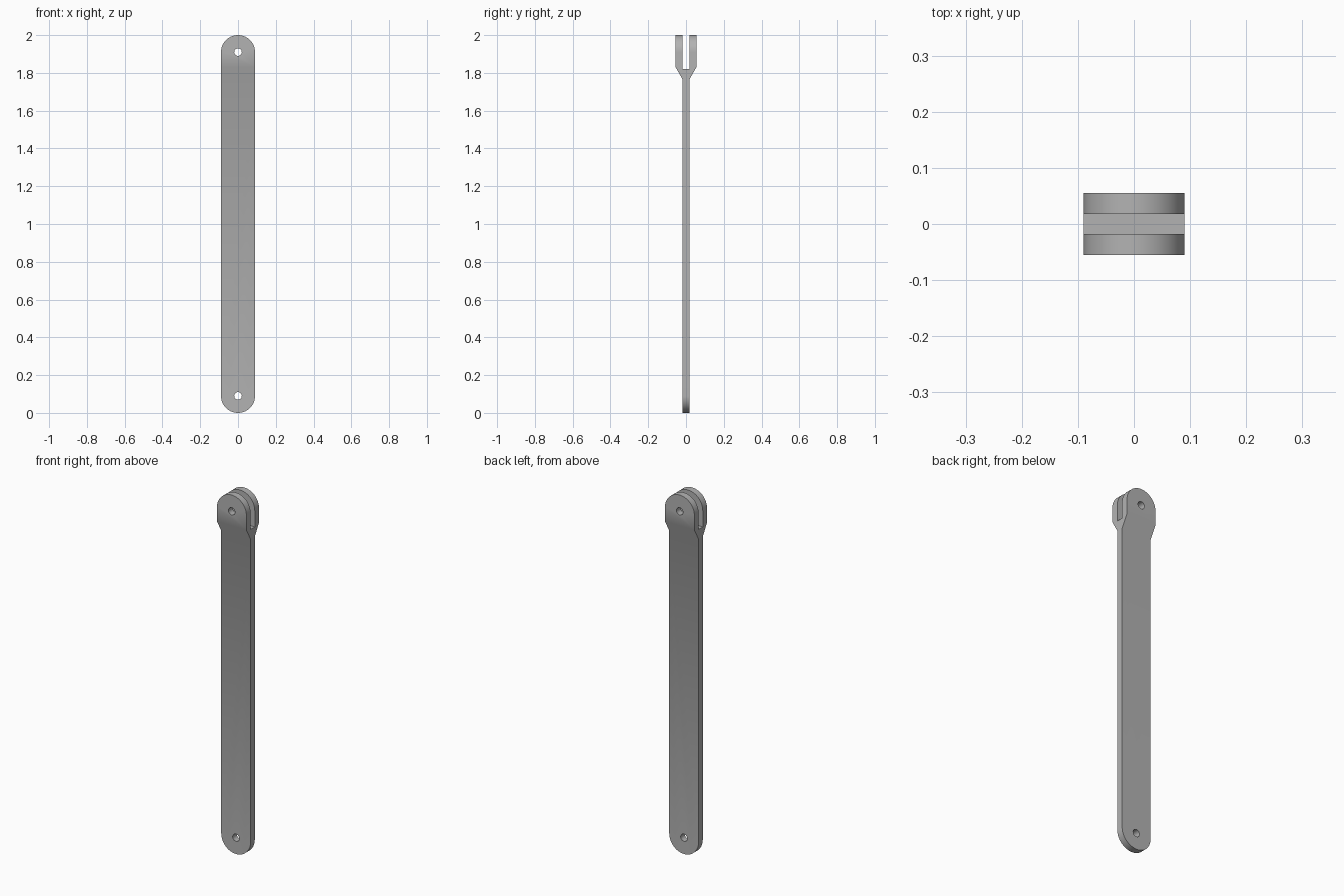
import bpy, bmesh, math

cube = bpy.data.objects.get("Cube")
if cube:
    bpy.data.objects.remove(cube, do_unlink=True)

HALF_W = 0.09      # half width and end radius
HALF_T = 0.018     # half bar thickness, also half slot width
HALF_FORK = 0.055  # half depth over both prongs
TOP = 2.0
HOLE_R = 0.02
AXES = (HALF_W, TOP - HALF_W)

# Material
steel = bpy.data.materials.new("grey steel")
steel.use_nodes = True
colour = (0.45, 0.45, 0.45, 1)
steel.diffuse_color = colour
steel.node_tree.nodes["Principled BSDF"].inputs["Base Color"].default_value = colour


def prism(name, outline, offset):
    """Extrude a closed outline of 3D points along an offset."""
    bm = bmesh.new()
    face = bm.faces.new([bm.verts.new(p) for p in outline])
    new = bmesh.ops.extrude_face_region(bm, geom=[face])["geom"]
    bmesh.ops.translate(bm, vec=offset, verts=[v for v in new if isinstance(v, bmesh.types.BMVert)])
    bmesh.ops.recalc_face_normals(bm, faces=bm.faces)
    mesh = bpy.data.meshes.new(name)
    bm.to_mesh(mesh)
    bm.free()
    mesh.materials.append(steel)
    obj = bpy.data.objects.new(name, mesh)
    bpy.context.collection.objects.link(obj)
    return obj


def arc(z, radius, start, end, steps, y):
    return [(radius * math.cos(a), y, z + radius * math.sin(a))
            for a in (start + (end - start) * i / steps for i in range(steps + 1))]


def boolean(target, cutter, operation):
    """Apply a boolean and discard the cutter."""
    cutter.hide_render = True
    mod = target.modifiers.new(operation.lower(), 'BOOLEAN')
    mod.object, mod.operation, mod.solver = cutter, operation, 'EXACT'
    bpy.context.view_layer.objects.active = target
    bpy.ops.object.modifier_apply(modifier=mod.name)
    bpy.data.objects.remove(cutter, do_unlink=True)


# Forked side profile: thin bar flaring into two prongs with a slot between
half = [(HALF_T, -0.05), (HALF_T, 1.765), (HALF_FORK, 1.83),
        (HALF_FORK, TOP + 0.05), (HALF_T, TOP + 0.05), (HALF_T, 1.82)]
side = half + [(-y, z) for y, z in reversed(half)]
link = prism("forked_link_bar", [(-0.15, y, z) for y, z in side], (0.3, 0, 0))

# Rounded ends
stadium = (arc(AXES[1], HALF_W, 0, math.pi, 48, -0.1)
           + arc(AXES[0], HALF_W, math.pi, 2 * math.pi, 48, -0.1))
boolean(link, prism("rounded_outline", stadium, (0, 0.2, 0)), 'INTERSECT')

# Pin holes through both ends
for z in AXES:
    circle = arc(z, HOLE_R, 0, 2 * math.pi, 32, -0.1)[:-1]
    boolean(link, prism("pin_hole", circle, (0, 0.2, 0)), 'DIFFERENCE')

# Smooth shading with sharp rims
bpy.ops.object.select_all(action='DESELECT')
link.select_set(True)
bpy.context.view_layer.objects.active = link
bpy.ops.object.shade_smooth_by_angle(angle=math.radians(35))
